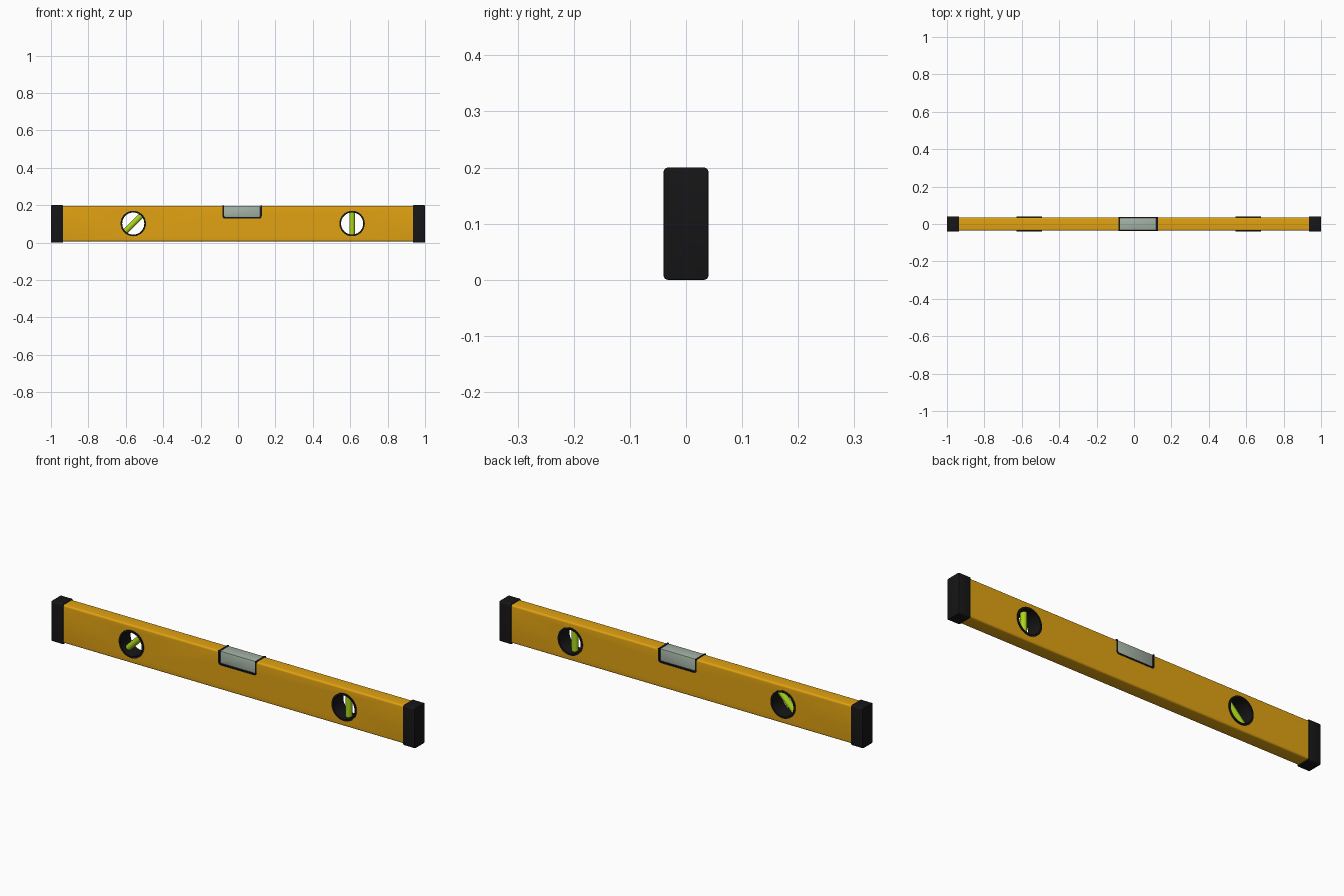
import bpy, bmesh, math

if "Cube" in bpy.data.objects:
    bpy.data.objects.remove(bpy.data.objects["Cube"])


def material(name, color):
    m = bpy.data.materials.new(name)
    m.diffuse_color = (*color, 1)
    m.use_nodes = True
    m.node_tree.nodes["Principled BSDF"].inputs["Base Color"].default_value = m.diffuse_color
    return m


yellow = material("yellow_paint", (0.75, 0.36, 0.006))
black = material("black_plastic", (0.008, 0.008, 0.009))
lime = material("lime_fluid", (0.4, 0.66, 0.01))
clear = material("pale_acrylic", (0.36, 0.44, 0.37))


def activate(ob):
    bpy.ops.object.select_all(action='DESELECT')
    ob.select_set(True)
    bpy.context.view_layer.objects.active = ob


def smooth(ob):
    activate(ob)
    bpy.ops.object.shade_smooth_by_angle(angle=math.radians(35))


def bevel(ob, width, segments=3):
    mod = ob.modifiers.new("bevel", 'BEVEL')
    mod.width, mod.segments = width, segments
    mod.limit_method = 'ANGLE'
    activate(ob)
    bpy.ops.object.modifier_apply(modifier=mod.name)


def cut(ob, cutter):
    mod = ob.modifiers.new("cut", 'BOOLEAN')
    mod.operation, mod.solver, mod.object = 'DIFFERENCE', 'EXACT', cutter
    activate(ob)
    bpy.ops.object.modifier_apply(modifier=mod.name)
    bpy.data.objects.remove(cutter)


def extrude(name, pts, half, mat, axis='y'):
    """Extrude an outline symmetrically: (x, z) along y or (y, z) along x."""
    bm = bmesh.new()
    if axis == 'y':
        vs = [bm.verts.new((a, -half, b)) for a, b in pts]
        step = (0, 2 * half, 0)
    else:
        vs = [bm.verts.new((-half, a, b)) for a, b in pts]
        step = (2 * half, 0, 0)
    face = bm.faces.new(vs)
    ret = bmesh.ops.extrude_face_region(bm, geom=[face], use_keep_orig=True)
    bmesh.ops.translate(bm, vec=step, verts=[g for g in ret['geom'] if isinstance(g, bmesh.types.BMVert)])
    bmesh.ops.recalc_face_normals(bm, faces=bm.faces)
    me = bpy.data.meshes.new(name)
    bm.to_mesh(me)
    bm.free()
    ob = bpy.data.objects.new(name, me)
    bpy.context.collection.objects.link(ob)
    me.materials.append(mat)
    return ob


def rounded(x0, x1, z0, z1, r, bottom_only=False, n=5):
    """Outline of a rectangle with rounded corners, starting at the top left."""
    pts = []
    for cx, cz, start in ((x0 + r, z0 + r, 180), (x1 - r, z0 + r, 270),
                          (x1 - r, z1 - r, 0), (x0 + r, z1 - r, 90)):
        if bottom_only and start in (0, 90):
            continue
        for i in range(n + 1):
            a = math.radians(start + 90 * i / n)
            pts.append((cx + r * math.cos(a), cz + r * math.sin(a)))
    return [(x0, z1)] + pts + [(x1, z1)] if bottom_only else pts


def cylinder(name, r, depth, loc, rot, mat, verts=48):
    bpy.ops.mesh.primitive_cylinder_add(vertices=verts, radius=r, depth=depth, location=loc, rotation=rot)
    ob = bpy.context.object
    ob.name = name
    ob.data.materials.append(mat)
    return ob


# Yellow rail with rounded long edges
rail = extrude("rail", rounded(-0.036, 0.036, 0.006, 0.196, 0.009), 0.95, yellow, 'x')

# Notch for the centre vial
X0, X1, ZB = -0.083, 0.127, 0.128
cut(rail, extrude("notch_cutter", rounded(X0, X1, ZB, 0.25, 0.014, True), 0.1, black))

# Round windows: lined hole plus angled or upright vial
FACE = (math.radians(90), 0, 0)
for label, x, tilt in (("angled", -0.56, 45), ("plumb", 0.61, 0)):
    c = (x, 0, 0.102)
    cut(rail, cylinder("hole_cutter", 0.066, 0.3, c, FACE, black))
    ring = cylinder(label + "_window_ring", 0.068, 0.081, c, FACE, black)
    cut(ring, cylinder("ring_cutter", 0.059, 0.3, c, FACE, black))
    smooth(ring)
    vial = cylinder(label + "_vial", 0.015, 0.122, c, (0, math.radians(tilt), 0), lime, 24)
    smooth(vial)
smooth(rail)

# Black tray lining the notch
T = 0.008
outer = rounded(X0, X1, ZB, 0.198, 0.014, True)
inner = rounded(X0 + T, X1 - T, ZB + T, 0.198, 0.008, True)
tray = extrude("vial_tray", outer + inner[::-1], 0.0375, black)
smooth(tray)

# Acrylic centre vial block
block = extrude("centre_vial_block", rounded(X0 + T, X1 - T, ZB + T, 0.197, 0.008, True), 0.034, clear)
bevel(block, 0.003, 2)
smooth(block)

# End caps
for side, s in (("left", -1), ("right", 1)):
    cap = extrude(side + "_end_cap", rounded(-0.04, 0.04, 0, 0.2, 0.008), 0.0325, black, 'x')
    cap.location.x = s * 0.9675
    bevel(cap, 0.003, 2)
    smooth(cap)
